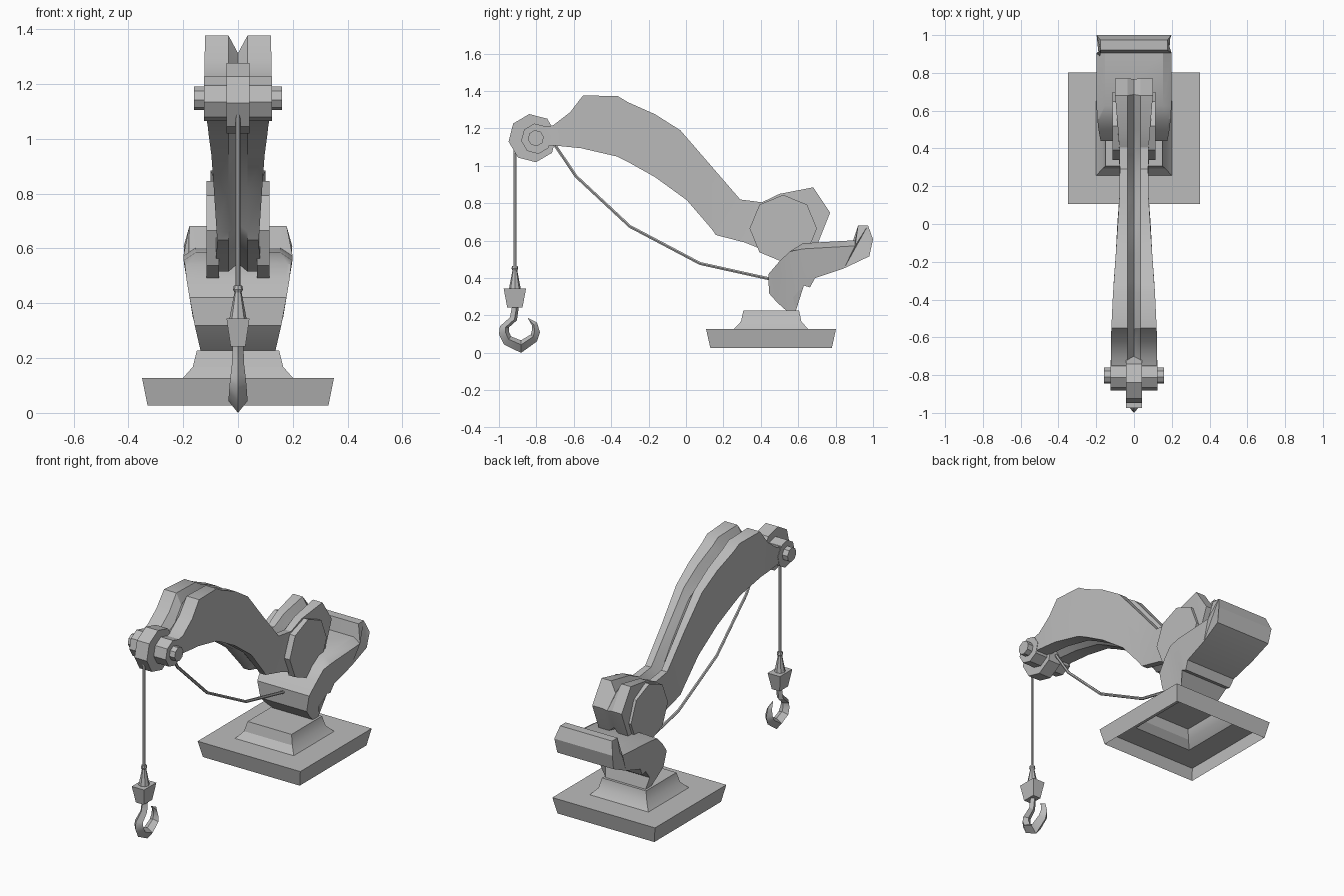
import bpy
import bmesh
from math import sin, cos, radians

if "Cube" in bpy.data.objects:
    bpy.data.objects.remove(bpy.data.objects["Cube"], do_unlink=True)

GREY = (0.5, 0.5, 0.5, 1)
metal = bpy.data.materials.new("plain grey metal")
metal.use_nodes = True
metal.diffuse_color = GREY
metal.node_tree.nodes["Principled BSDF"].inputs["Base Color"].default_value = GREY


def loft(name, rings, cap_start=True, cap_end=True, smooth=30):
    """Skin a list of equally long closed rings."""
    bm = bmesh.new()
    loops = [[bm.verts.new(p) for p in ring] for ring in rings]
    n = len(loops[0])
    for a, b in zip(loops, loops[1:]):
        for i in range(n):
            j = (i + 1) % n
            bm.faces.new((a[i], a[j], b[j], b[i]))
    if cap_start:
        bm.faces.new(loops[0])
    if cap_end:
        bm.faces.new(loops[-1])
    bmesh.ops.triangulate(bm, faces=[f for f in bm.faces if len(f.verts) > 4])
    bmesh.ops.recalc_face_normals(bm, faces=bm.faces)
    mesh = bpy.data.meshes.new(name)
    bm.to_mesh(mesh)
    bm.free()
    mesh.materials.append(metal)
    ob = bpy.data.objects.new(name, mesh)
    bpy.context.collection.objects.link(ob)
    bpy.context.view_layer.objects.active = ob
    for other in bpy.context.selected_objects:
        other.select_set(False)
    ob.select_set(True)
    bpy.ops.object.shade_smooth_by_angle(angle=radians(smooth))
    return ob


def rect(hx, y0, y1, z):
    return [(-hx, y0, z), (hx, y0, z), (hx, y1, z), (-hx, y1, z)]


def disc(name, y, z, r, x0, x1, start=90, n=8):
    """Polygonal disc whose axis runs along x."""
    angles = [radians(start + 360 * i / n) for i in range(n)]
    loft(name, [[(x, y + r * cos(a), z + r * sin(a)) for a in angles] for x in (x0, x1)])


def rod(name, path, r, n=6):
    """Thin rod along a path in the plane x = 0."""
    rings = []
    for i, (y, z) in enumerate(path):
        (ya, za), (yb, zb) = path[max(i - 1, 0)], path[min(i + 1, len(path) - 1)]
        length = ((yb - ya) ** 2 + (zb - za) ** 2) ** 0.5
        ny, nz = -(zb - za) / length, (yb - ya) / length
        angles = [radians(360 * k / n) for k in range(n)]
        rings.append([(r * cos(a), y + ny * r * sin(a), z + nz * r * sin(a)) for a in angles])
    loft(name, rings)


# Base plate and pedestal: one open-bottomed shell
loft("base", [
    rect(0.33, 0.13, 0.78, 0.027),
    rect(0.35, 0.107, 0.802, 0.128),
    rect(0.2, 0.257, 0.652, 0.128),
    rect(0.165, 0.294, 0.617, 0.168),
    rect(0.15, 0.307, 0.604, 0.227),
], cap_start=False)

# Swivel body with rear lip, lofted across its width
body = [(0.487, 0.27), (0.444, 0.318), (0.44, 0.42), (0.5, 0.49), (0.556, 0.543),
        (0.625, 0.586), (0.904, 0.602), (0.92, 0.682), (0.973, 0.682), (1.0, 0.607),
        (0.98, 0.516), (0.845, 0.452), (0.69, 0.4), (0.663, 0.35), (0.63, 0.36),
        (0.572, 0.297), (0.588, 0.227), (0.535, 0.227)]
DECK = (5, 6)


def body_width(z):
    steps = [(0.22, 0.135), (0.35, 0.165), (0.5, 0.19), (0.6, 0.2), (0.69, 0.175)]
    for (za, wa), (zb, wb) in zip(steps, steps[1:]):
        if z <= zb:
            return wa + (wb - wa) * (z - za) / (zb - za)


def body_ring(side, inset, drop):
    return [(side * (body_width(z) - (inset if i in DECK else inset * 0.3)), y,
             z - (drop if i in DECK else 0)) for i, (y, z) in enumerate(body)]


loft("swivel_body", [body_ring(-1, 0, 0.03), body_ring(-1, 0.045, 0),
                     body_ring(1, 0.045, 0), body_ring(1, 0, 0.03)])

# Boom arm: (top y, top z, bottom y, bottom z, half width)
stations = [
    (-0.79, 1.2, -0.79, 1.11, 0.12),
    (-0.71, 1.217, -0.72, 1.11, 0.122),
    (-0.62, 1.286, -0.62, 1.1, 0.122),
    (-0.55, 1.377, -0.56, 1.094, 0.12),
    (-0.364, 1.372, -0.37, 1.05, 0.111),
    (-0.31, 1.34, -0.3, 1.015, 0.107),
    (-0.166, 1.276, -0.166, 0.94, 0.097),
    (-0.03, 1.19, 0.005, 0.816, 0.088),
    (0.13, 1.005, 0.139, 0.66, 0.078),
    (0.29, 0.82, 0.16, 0.63, 0.075),
    (0.406, 0.805, 0.315, 0.59, 0.078),
    (0.5, 0.85, 0.5, 0.515, 0.085),
    (0.68, 0.885, 0.705, 0.585, 0.1),
    (0.77, 0.75, 0.765, 0.735, 0.1),
]
arm = []
for ty, tz, by, bz, w in stations:
    height = ((ty - by) ** 2 + (tz - bz) ** 2) ** 0.5
    top_cut, low_cut = min(0.065 / height, 0.4), 1 - min(0.03 / height, 0.3)

    def at(x, t):
        return (x, ty + (by - ty) * t, tz + (bz - tz) * t)

    g = 0.035
    arm.append([at(-w, 0), at(-g, 0), at(0, top_cut), at(g, 0), at(w, 0),
                at(w, 1), at(g, 1), at(0, low_cut), at(-g, 1), at(-w, 1)])
loft("boom_arm", arm)

# Hinge plates either side of the arm root
for side, label in ((1, "left"), (-1, "right")):
    disc(label + "_hinge_plate", 0.52, 0.665, 0.18, side * 0.07, side * 0.115)

# Pulley, hub and axle at the arm tip
disc("pulley_wheel", -0.82, 1.148, 0.13, -0.042, 0.042, 98)
disc("pulley_hub", -0.8, 1.145, 0.082, -0.124, 0.124, 98)
disc("pulley_axle", -0.803, 1.148, 0.043, -0.16, 0.16, 98)

# Hoist cable and slack hose
HY = -0.915
rod("hoist_cable", [(HY, 1.12), (HY, 0.44)], 0.009)
rod("slack_hose", [(-0.7, 1.11), (-0.588, 0.944), (-0.3, 0.676),
                   (0.075, 0.478), (0.45, 0.395)], 0.009)

# Cable socket and hook block
loft("cable_socket", [[(r * cos(radians(45 * i)), HY + r * sin(radians(45 * i)), z)
                       for i in range(8)]
                      for r, z in ((0.015, 0.465), (0.018, 0.45), (0.013, 0.44), (0.032, 0.34))])
loft("hook_block", [rect(0.042, HY - 0.06, HY + 0.06, 0.345),
                    rect(0.027, HY - 0.041, HY + 0.041, 0.243)])

# Hook: outer and inner edges with a widening, ridged section
outer = [(-0.93, 0.25), (-0.941, 0.19), (-0.995, 0.142), (-1.0, 0.1), (-0.973, 0.045),
         (-0.882, 0), (-0.797, 0.061), (-0.781, 0.11), (-0.797, 0.163), (-0.845, 0.186)]
inner = [(-0.893, 0.25), (-0.904, 0.174), (-0.947, 0.136), (-0.947, 0.115), (-0.936, 0.088),
         (-0.882, 0.067), (-0.829, 0.099), (-0.824, 0.12), (-0.824, 0.147), (-0.843, 0.181)]
widths = [0.02, 0.022, 0.027, 0.03, 0.033, 0.035, 0.03, 0.024, 0.016, 0.003]
hook = []
for (oy, oz), (iy, iz), w in zip(outer, inner, widths):
    my, mz = oy + (iy - oy) * 0.65, oz + (iz - oz) * 0.65
    hook.append([(0, oy, oz), (w, my, mz), (0, iy, iz), (-w, my, mz)])
loft("hook", hook)
